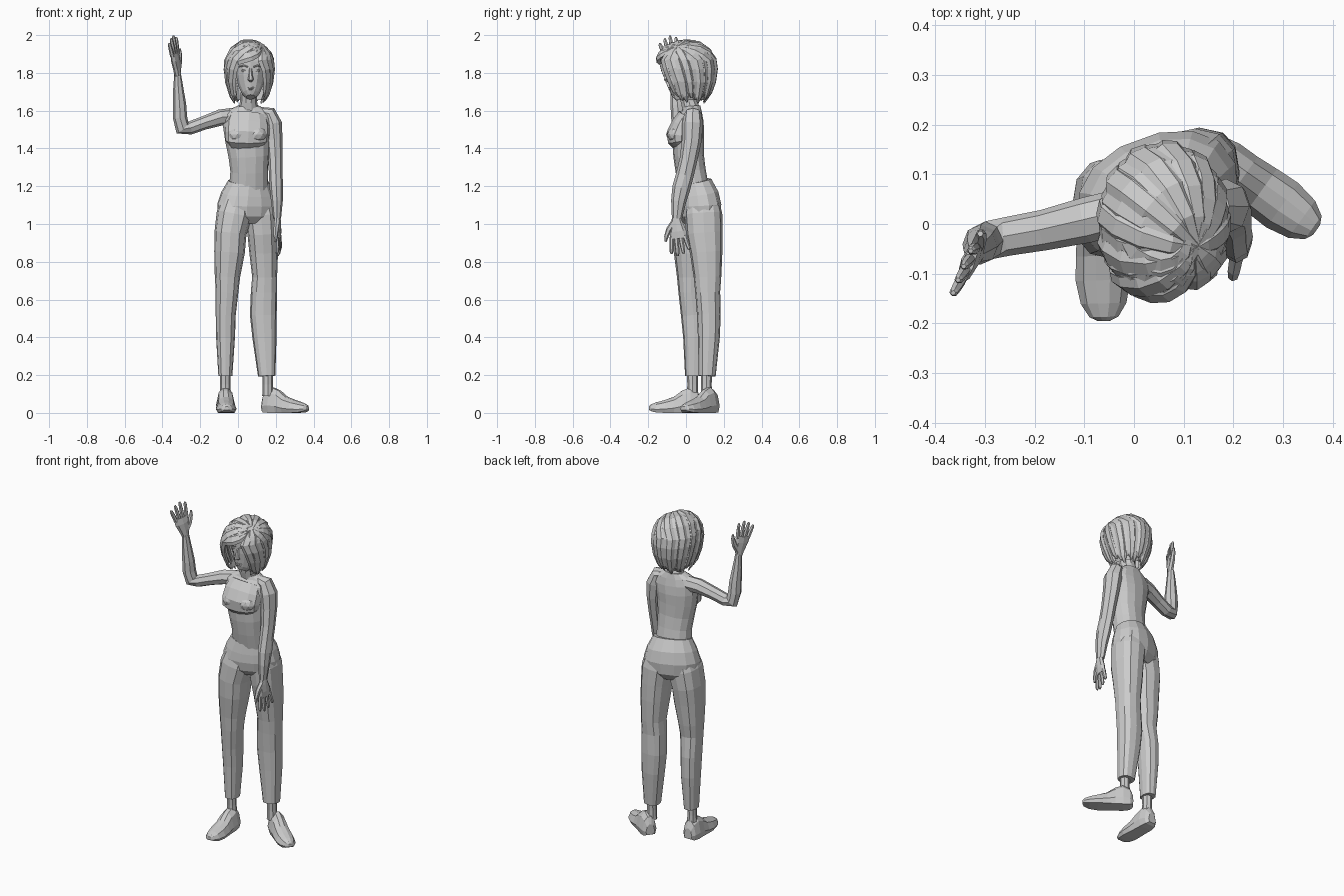
import bpy, bmesh, math
from mathutils import Vector as V


def loft(name, rings):
    """Skin a list of equal rings into a closed, flat-faced object."""
    bm = bmesh.new()
    vs = [[bm.verts.new(p) for p in r] for r in rings]
    n = len(vs[0])
    for a, b in zip(vs, vs[1:]):
        for i in range(n):
            j = (i + 1) % n
            bm.faces.new((a[i], a[j], b[j], b[i]))
    bm.faces.new(vs[0])
    bm.faces.new(vs[-1])
    bmesh.ops.recalc_face_normals(bm, faces=bm.faces)
    me = bpy.data.meshes.new(name)
    bm.to_mesh(me)
    bm.free()
    ob = bpy.data.objects.new(name, me)
    bpy.context.collection.objects.link(ob)
    return ob


def tube(name, pts, wide=(1, 0, 0), n=10, sq=1):
    """Points are (x, y, z, radius along wide, other radius); sq < 1 squares the section."""
    P = [V(p[:3]) for p in pts]
    bend = lambda c: math.copysign(abs(c) ** sq, c)
    rings = []
    for k, p in enumerate(pts):
        t = (P[min(k + 1, len(P) - 1)] - P[max(k - 1, 0)]).normalized()
        w = V(wide[k] if isinstance(wide, list) else wide)
        w = (w - t * w.dot(t)).normalized()
        v = t.cross(w)
        angs = [2 * math.pi * i / n for i in range(n)]
        rings.append([P[k] + w * p[3] * bend(math.cos(a)) + v * p[4] * bend(math.sin(a)) for a in angs])
    return loft(name, rings)


def ball(name, loc, scale, sub=2):
    bpy.ops.mesh.primitive_ico_sphere_add(subdivisions=sub, radius=1, location=loc)
    ob = bpy.context.object
    ob.name, ob.scale = name, scale


# Trousers: pelvis turned about 20 degrees, legs rising into it, cuffs over ankles
turn = (math.cos(.35), math.sin(.35), 0)
tube("trouser_hips", [(.05, .066, 1.0, .10, .075), (.049, .067, 1.04, .157, .106),
     (.049, .065, 1.10, .165, .114), (.053, .06, 1.16, .146, .106),
     (.058, .047, 1.225, .112, .084)], turn, 14, .92)
tube("left_trouser_leg", [(.0, .042, 1.14, .078, .085), (-.02, .036, 1.05, .094, .102), (-.04, .031, .95, .085, .102),
     (-.045, .027, .85, .081, .092), (-.056, .028, .72, .067, .076), (-.058, .026, .64, .06, .066),
     (-.065, .04, .52, .053, .067), (-.066, .046, .4, .05, .061), (-.067, .042, .195, .037, .047)], n=12, sq=.8)
tube("right_trouser_leg", [(.105, .086, 1.14, .078, .085), (.122, .092, 1.05, .087, .1), (.131, .097, .95, .081, .097),
     (.136, .107, .85, .076, .086), (.141, .114, .72, .066, .073), (.137, .115, .64, .069, .066),
     (.134, .121, .52, .071, .063), (.14, .121, .4, .064, .058), (.152, .112, .195, .046, .045)], n=12, sq=.8)
for side, x, y in (("left", -.067, .035), ("right", .158, .108)):
    tube(side + "_ankle", [(x, y, .21, .027, .03), (x, y, .15, .027, .028), (x, y, .09, .03, .03)], n=8)


# Shoes: flat soled section carried from heel to toe
def shoe(name, heel, toe):
    h, d = V((*heel, 0)), V((*toe, 0)) - V((*heel, 0))
    side = V((-d.y, d.x, 0)).normalized()
    prof = [(0, .026, .075, .012), (.06, .042, .115, .003), (.2, .05, .135, 0), (.36, .05, .118, 0),
            (.52, .053, .085, 0), (.7, .055, .068, 0), (.87, .046, .055, .003), (.97, .029, .045, .01),
            (1, .012, .035, .016)]
    sec = [(-.8, 0), (-1, .3), (-.72, .8), (-.25, 1), (.25, 1), (.72, .8), (1, .3), (.8, 0)]
    loft(name, [[h + d * s + side * w * u + V((0, 0, lift + (top - lift) * q)) for u, q in sec]
                for s, w, top, lift in prof])


shoe("left_shoe", (-.068, .078), (-.06, -.195))
shoe("right_shoe", (.137, .154), (.367, -.012))

# Torso with slighter twist, chest shelf, neck
chest_turn = (.99, .12, 0)
tube("torso", [(.057, .042, 1.19, .105, .078), (.059, .025, 1.28, .1, .079), (.057, .014, 1.36, .108, .08),
     (.05, .011, 1.44, .118, .082), (.05, .015, 1.51, .13, .08), (.053, .025, 1.565, .135, .066),
     (.055, .032, 1.6, .11, .05), (.055, .03, 1.625, .06, .045)], chest_turn, 14, .9)
tube("chest", [(.046, -.024, 1.42, .092, .045), (.046, -.037, 1.44, .113, .06), (.048, -.036, 1.475, .118, .067),
     (.05, -.016, 1.525, .116, .062), (.053, .008, 1.575, .1, .05)], chest_turn, 12, .9)
for side, x, y in (("left", -.004, -.05), ("right", .098, -.044)):
    ball(side + "_bust", (x, y, 1.474), (.058, .056, .046))
tube("neck", [(.055, .03, 1.6, .055, .048), (.056, .015, 1.65, .045, .045), (.06, 0, 1.74, .042, .045)])


# Hands: palm, four fingers and a thumb
def hand(name, wrist, axis, thumb):
    w, a = V(wrist), V(axis).normalized()
    c = (V(thumb) - a * V(thumb).dot(a)).normalized()
    f = a.cross(c)
    at = lambda u, s, k=0: w + a * u + c * s + f * k
    tube(name + "_palm", [(*at(-.01, 0), .021, .017), (*at(.03, .002), .033, .018),
         (*at(.075, 0), .045, .018), (*at(.112, 0), .046, .013)], c, 8)
    for i, ln in enumerate((.078, .096, .104, .09)):
        s, e = -.035 + .0235 * i, -.05 + .032 * i
        tube(f"{name}_finger_{i + 1}", [(*at(.1, s), .0125, .0115), (*at(.1 + ln * .5, (s + e) / 2), .012, .011),
             (*at(.1 + ln * .88, e), .0095, .009), (*at(.1 + ln, e), .005, .005)], c, 6)
    tube(name + "_thumb", [(*at(.02, .012), .018, .016), (*at(.06, .047), .016, .014),
         (*at(.095, .065), .012, .011), (*at(.122, .072), .006, .006)], c, 6)


# Raised arm on the -x side
tube("raised_arm", [(-.03, .025, 1.57, .045, .045), (-.095, .008, 1.563, .046, .043),
     (-.18, -.012, 1.535, .041, .036), (-.255, -.025, 1.508, .039, .035), (-.294, -.033, 1.508, .039, .042),
     (-.307, -.04, 1.565, .039, .038), (-.309, -.045, 1.63, .037, .035),
     (-.316, -.053, 1.72, .029, .027), (-.32, -.06, 1.80, .022, .017)], (0, 1, 0), 8)
hand("raised_hand", (-.32, -.064, 1.795), (-.14, -.17, 1), (.4, .9, 0))

# Hanging arm on the +x side
tube("hanging_arm", [(.12, .033, 1.595, .03, .025), (.163, .036, 1.585, .045, .04), (.184, .035, 1.53, .056, .049),
     (.193, .03, 1.44, .052, .043), (.198, .013, 1.34, .047, .038), (.2, -.006, 1.26, .047, .036),
     (.203, -.025, 1.19, .048, .036), (.206, -.039, 1.12, .04, .031), (.207, -.048, 1.03, .027, .021)],
     (0, 1, 0), 8)
hand("hanging_hand", (.209, -.05, 1.035), (.03, .1, -1), (-.2, -1, 0))

# Head and face
HX = .067
tube("head", [(HX, -.055, 1.672, .024, .026), (HX, -.045, 1.69, .046, .046), (HX, -.025, 1.73, .065, .07),
     (HX, -.015, 1.78, .076, .084), (HX, -.005, 1.85, .084, .095), (HX, 0, 1.91, .077, .09),
     (HX, 0, 1.955, .045, .055)], n=12)
tube("nose", [(HX, -.094, 1.825, .007, .008), (HX, -.104, 1.785, .011, .012),
     (HX, -.107, 1.766, .016, .013), (HX, -.094, 1.758, .012, .008)], n=6)
for z, r in ((1.722, .021), (1.714, .016)):
    ball("lip", (HX, -.084, z), (r, .009, .005), 1)
for s in (-1, 1):
    ball("eye", (HX + s * .036, -.083, 1.812), (.017, .011, .008), 1)
    tube("eyebrow", [(HX + s * .016, -.1, 1.832, .006, .004), (HX + s * .038, -.095, 1.839, .006, .005),
         (HX + s * .062, -.074, 1.832, .004, .003)], (0, 1, 0), 5)


# Hair: locks fan out from a parting on the +x side over a rounded bob form
C = V((.06, .003, 1.825))


def on_bob(d, k=1):
    d = d.normalized()
    h = math.hypot(d.x, d.y) or 1e-6
    spread = h if d.z > 0 else 1 - .45 * d.z ** 2
    ry = .147 if d.y > 0 else .158
    return C + k * V((.118 * d.x / h * spread, ry * d.y / h * spread, (.138 if d.z > 0 else .2) * d.z))


part = V((.6, -.35, .85)).normalized()
N = 20
for i in range(N):
    deg = -50 + 284 * i / (N - 1)

    def flat(z, back):
        a = math.radians(deg + back * (90 - deg))   # drift towards the nape
        return V((math.cos(a), math.sin(a), 0)) * math.sqrt(1 - z * z) + V((0, 0, z))

    keys = [part, flat(.3, 0), flat(-.35, .12), flat(-.76 - .14 * (i % 3) / 2, .2)]
    dirs = [keys[0].slerp(keys[1], t) for t in (0, .25, .5, .75)] + \
           [keys[1], keys[1].slerp(keys[2], .5), keys[2], keys[2].slerp(keys[3], .6), keys[3]]
    wid = [.012, .022, .03, .032, .032, .029, .026, .02, .005]
    pts, sides = [on_bob(d, 1 + .04 * (i % 2)) for d in dirs], []
    for k, p in enumerate(pts):
        t = pts[min(k + 1, 8)] - pts[max(k - 1, 0)]
        sides.append(t.cross(p - C).normalized())
    tube(f"hair_lock_{i + 1}", [(*p, w, w * .5) for p, w in zip(pts, wid)], sides, 6)

# Fringe sweeping across the brow from the parting, overlapping like shingles
for i, z in enumerate((.32, .52, .70, .84)):
    az0, az1 = math.radians(-42 + 5 * i), math.radians(-150 - 12 * i)
    ds, ws = [], []
    for k in range(8):
        u = k / 7
        a = az0 + (az1 - az0) * u
        zz = z + (.9 - z) * (1 - u) ** 2 * .8 - .3 * max(0, u - .6)
        r = math.sqrt(1 - zz * zz)
        d = V((math.cos(a) * r, math.sin(a) * r, zz))
        ds.append(on_bob(d, 1.02))
        ws.append(V((0, 0, 1)) - d * d.z)
    tube(f"fringe_{i + 1}", [(*p, w, w * .45) for p, w in
         zip(ds, (.014, .024, .03, .033, .033, .03, .024, .008))], ws, 6)

# Under-cap filling the gaps, opened at the face
bm = bmesh.new()
bmesh.ops.create_uvsphere(bm, u_segments=20, v_segments=12, radius=1)
gone = [f for f in bm.faces if f.calc_center_median().z < -.8 or
        (f.calc_center_median().y < -.35 and f.calc_center_median().z < .4)]
bmesh.ops.delete(bm, geom=gone, context='FACES')
for v in bm.verts:
    v.co = on_bob(v.co, .97)
me = bpy.data.meshes.new("hair_cap")
bm.to_mesh(me)
bm.free()
bpy.context.collection.objects.link(bpy.data.objects.new("hair_cap", me))
